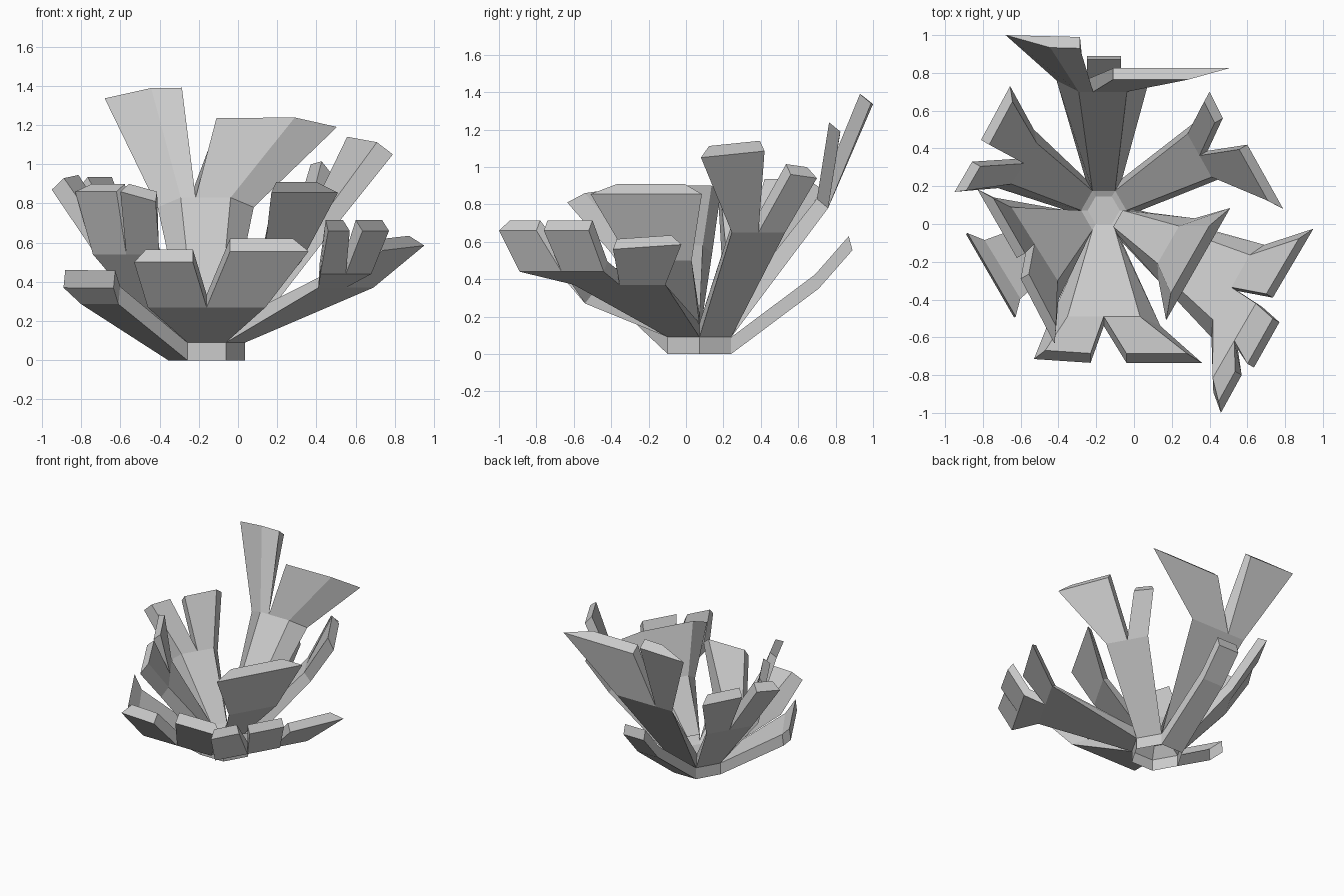
import bpy, bmesh, math
from mathutils import Vector as V

if "Cube" in bpy.data.objects:
    bpy.data.objects.remove(bpy.data.objects["Cube"])

CX, CY, R, H = -0.16, 0.072, 0.196, 0.09
RI, HI = 0.12, 0.165      # inner edge where the branches leave the base


def hexpt(deg, r, z):
    t = math.radians(deg)
    return V((CX + r * math.cos(t), CY + r * math.sin(t), z))


def finish(bm, name):
    bmesh.ops.remove_doubles(bm, verts=bm.verts, dist=0.0005)
    bmesh.ops.recalc_face_normals(bm, faces=bm.faces)
    me = bpy.data.meshes.new(name)
    bm.to_mesh(me)
    bm.free()
    bpy.context.collection.objects.link(bpy.data.objects.new(name, me))


def face(bm, pts):
    bm.faces.new([bm.verts.new(p) for p in pts])


def section(a, b, off, ia, ib):
    """Trapezoid: outer edge a-b, inner edge shifted and narrowed."""
    a, b = V(a), V(b)
    return [a, b, b.lerp(a, ib) + off, a.lerp(b, ia) + off]


def grow(bm, quad, node, off, ca, cb, f):
    """node = (a, b, narrowing, children); ca/cb: chamfered sides; f: fork position."""
    a, b, ins, kids = node
    q = section(a, b, off, ins * ca, ins * cb)
    for i in range(4):
        j = (i + 1) % 4
        face(bm, [quad[i], quad[j], q[j], q[i]])
    if not kids:
        face(bm, q)
    elif len(kids) == 1:
        grow(bm, q, kids[0], off, ca, cb, f)
    else:
        m, mi = q[0].lerp(q[1], f), q[3].lerp(q[2], f)
        grow(bm, [q[0], m, mi, q[3]], kids[0], off, ca, 0, f)
        grow(bm, [m, q[1], q[2], mi], kids[1], off, 0, cb, f)


# Where a branch starts: (radius, height) of its outer and inner edge
LOW = ((R, 0), (R, H))
TOP = ((R, H), (RI, HI))
STACKED = ((0.15, 0.16), (0.10, 0.22))


def branch(name, deg, node, root=TOP, inward=0.05, up=0.055, f=0.5):
    bm = bmesh.new()
    (r0, z0), (r1, z1) = root
    base = [hexpt(deg + 30, r0, z0), hexpt(deg - 30, r0, z0),
            hexpt(deg - 30, r1, z1), hexpt(deg + 30, r1, z1)]
    t = math.radians(deg)
    off = V((-inward * math.cos(t), -inward * math.sin(t), up))
    grow(bm, base, node, off, 1, 1, f)
    finish(bm, name)


def n(a, b, ins=0.2, *kids):
    return (a, b, ins, kids)


# Six-sided base, hollow below, with a small sunken floor
bm = bmesh.new()
rings = [[hexpt(60 * i, r, z) for i in range(6)]
         for r, z in ((R, 0), (R, H), (RI, HI), (0.085, 0.15))]
for lo, hi in zip(rings, rings[1:]):
    for i in range(6):
        j = (i + 1) % 6
        face(bm, [lo[i], lo[j], hi[j], hi[i]])
face(bm, rings[-1])
finish(bm, "base")

# Upper forked branches
branch("front_branch", 270,
       n((0.14, -0.54, 0.27), (-0.46, -0.54, 0.27), 0.18,
         n((0.36, -0.735, 0.556), (-0.04, -0.735, 0.556)),
         n((-0.23, -0.735, 0.50), (-0.53, -0.715, 0.50))), up=0.065)
branch("back_branch", 90,
       n((-0.41, 0.76, 0.78), (0.08, 0.76, 0.78), 0.24,
         n((-0.68, 1.0, 1.336), (-0.286, 0.99, 1.34), 0.6),
         n((-0.11, 0.825, 1.185), (0.505, 0.825, 1.19), 0.35)),
       inward=0.06, up=0.05, f=0.3)
branch("back_right_branch", 30,
       n((0.31, 0.53, 0.65), (0.47, 0.245, 0.65), 0.1,
         n((0.40, 0.70, 0.94), (0.47, 0.56, 0.96)),
         n((0.60, 0.42, 1.085), (0.79, 0.08, 1.05))))
branch("back_left_branch", 150,
       n((-0.72, 0.19, 0.53), (-0.53, 0.50, 0.53), 0.15,
         n((-0.95, 0.17, 0.87), (-0.857, 0.33, 0.89)),
         n((-0.81, 0.445, 0.88), (-0.656, 0.73, 0.88))))
branch("left_branch", 210,
       n((-0.40, -0.40, 0.54), (-0.74, 0.14, 0.54), 0.14,
         n((-0.42, -0.635, 0.81), (-0.60, -0.29, 0.86)),
         n((-0.62, -0.18, 0.86), (-0.83, 0.185, 0.86))), up=0.04)
branch("right_branch", 330,
       n((0.32, 0.03, 0.50), (0.13, -0.30, 0.50), 0.2,
         n((0.51, 0.085, 0.855), (0.17, -0.51, 0.855))), STACKED)

# Lower branches spreading from the base sides
branch("low_back_branch", 90,
       n((-0.25, 0.71, 0.35), (-0.07, 0.71, 0.35), 0,
         n((-0.25, 0.89, 0.555), (-0.07, 0.89, 0.555), 0)), LOW, inward=0.02, up=0.075)
branch("low_left_branch", 210,
       n((-0.61, -0.40, 0.286), (-0.80, -0.09, 0.286), 0,
         n((-0.635, -0.495, 0.368), (-0.89, -0.053, 0.37), 0)), LOW, inward=0.01, up=0.09)
branch("low_right_branch", 330,
       n((0.69, -0.11, 0.37), (0.41, -0.60, 0.37), 0.15,
         n((0.95, -0.025, 0.585), (0.735, -0.39, 0.56)),
         n((0.68, -0.44, 0.44), (0.42, -0.89, 0.44), 0.12,
           n((0.77, -0.52, 0.66), (0.635, -0.76, 0.66)),
           n((0.57, -0.80, 0.66), (0.46, -1.0, 0.66)))), inward=0.04, up=0.055)
